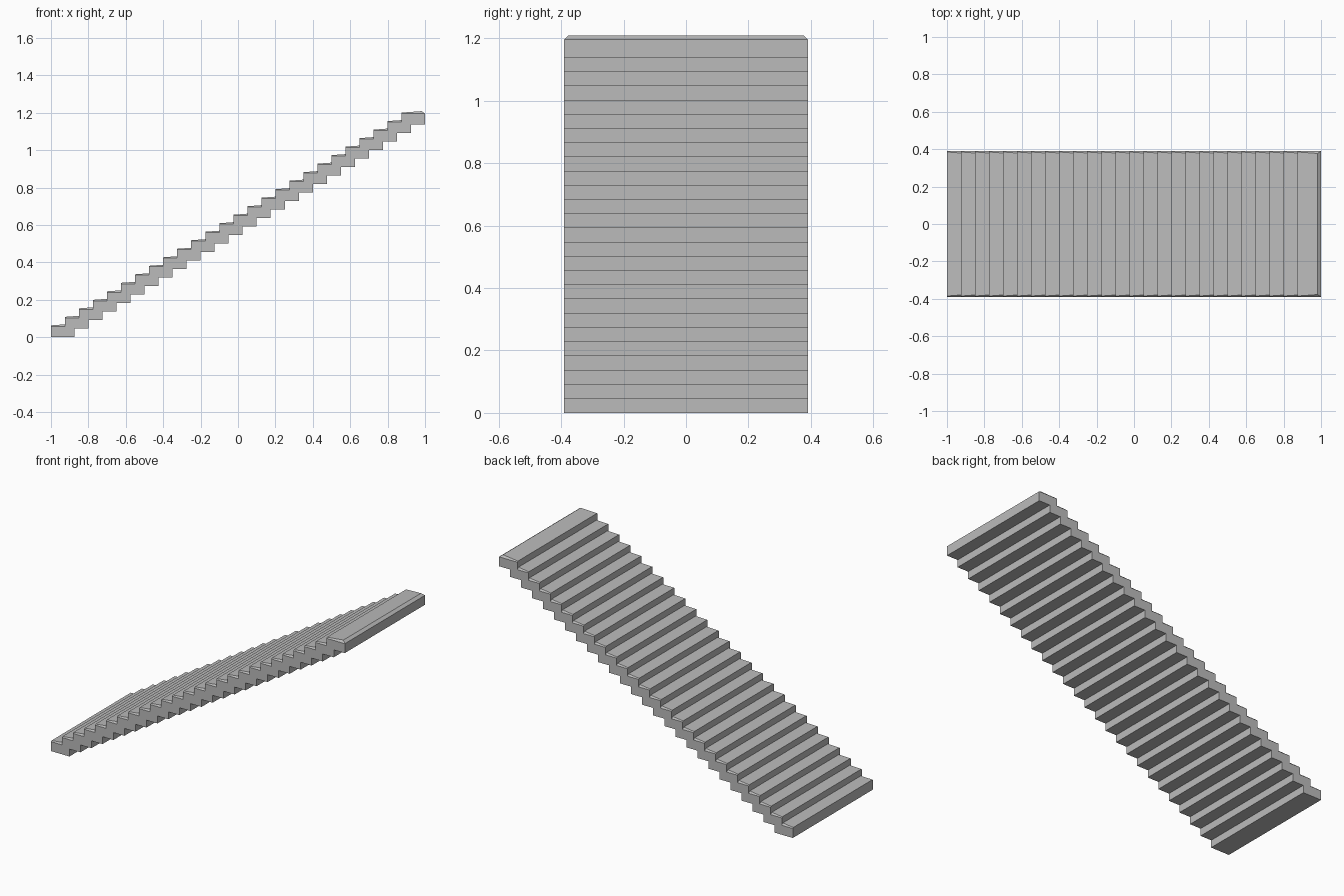
import bpy
import bmesh

cube = bpy.data.objects.get("Cube")
if cube:
    bpy.data.objects.remove(cube, do_unlink=True)

# Single stone colour
stone = bpy.data.materials.new("grey stone")
stone.use_nodes = True
grey = (0.5, 0.5, 0.5, 1)
stone.diffuse_color = grey
stone.node_tree.nodes["Principled BSDF"].inputs["Base Color"].default_value = grey

STEPS = 26
RUN, RISE = 0.075, 0.0455
DEPTH, HALF_WIDTH, SIDE_HEIGHT = 0.125, 0.39, 0.058


def ring(bm, x0, x1, y0, y1, z0, z1):
    """Four corners whose height runs from z0 at x0 to z1 at x1."""
    return [bm.verts.new(p) for p in
            ((x0, -y0, z0), (x1, -y1, z1), (x1, y1, z1), (x0, y0, z0))]


def step_mesh():
    """Block with a gently sloping, chamfered tread."""
    bm = bmesh.new()
    w = HALF_WIDTH
    rings = [ring(bm, 0, DEPTH, w, w, 0, 0),
             ring(bm, 0, DEPTH, w, w, SIDE_HEIGHT, SIDE_HEIGHT),
             ring(bm, 0, DEPTH - 0.018, w - 0.005, w - 0.013, 0.063, 0.071)]
    bm.faces.new(rings[0][::-1])
    bm.faces.new(rings[-1])
    for low, high in zip(rings, rings[1:]):
        for i in range(4):
            j = (i + 1) % 4
            bm.faces.new((low[i], low[j], high[j], high[i]))
    bmesh.ops.recalc_face_normals(bm, faces=bm.faces)
    mesh = bpy.data.meshes.new("step")
    bm.to_mesh(mesh)
    bm.free()
    mesh.materials.append(stone)
    return mesh


# Flight of overlapping steps rising towards +x
mesh = step_mesh()
for n in range(STEPS):
    step = bpy.data.objects.new(f"step_{n + 1:02d}", mesh)
    step.location = (-1 + n * RUN, 0, n * RISE)
    bpy.context.collection.objects.link(step)
